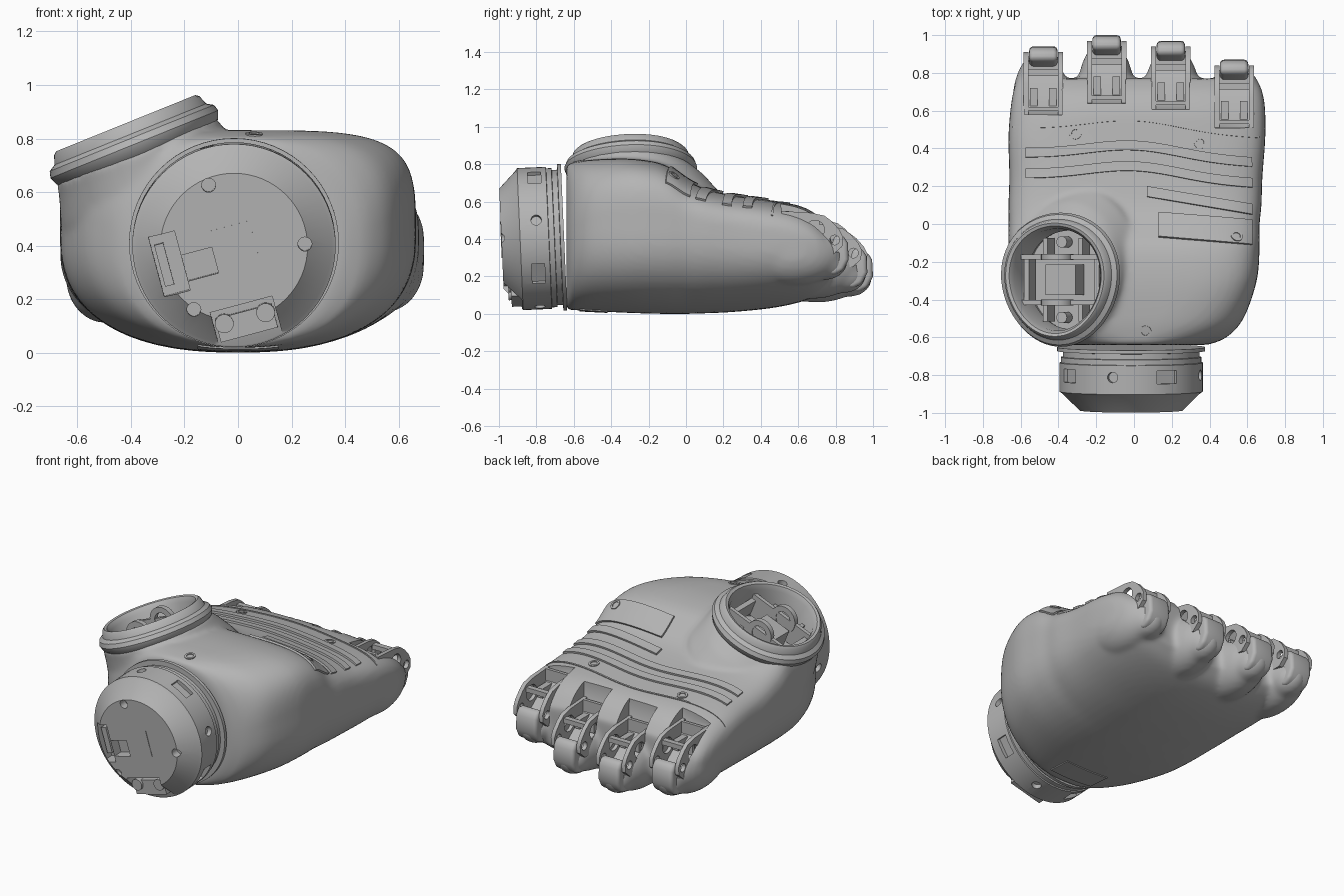
import bpy, bmesh, math
from mathutils import Vector, Matrix
from mathutils.bvhtree import BVHTree

cube = bpy.data.objects.get("Cube")
if cube:
    bpy.data.objects.remove(cube)

grey = bpy.data.materials.new("mid grey")
grey.use_nodes = True
COLOUR = (0.46, 0.46, 0.46, 1)
grey.diffuse_color = COLOUR
for node in grey.node_tree.nodes:
    if node.type == 'BSDF_PRINCIPLED':
        node.inputs["Base Color"].default_value = COLOUR


# ---------- helpers ----------
def make(name, bm, matrix=None):
    bmesh.ops.recalc_face_normals(bm, faces=bm.faces)
    me = bpy.data.meshes.new(name)
    bm.to_mesh(me)
    bm.free()
    me.materials.append(grey)
    ob = bpy.data.objects.new(name, me)
    if matrix:
        ob.matrix_world = matrix
    bpy.context.scene.collection.objects.link(ob)
    return ob


def bake(ob):
    bpy.context.view_layer.update()
    deps = bpy.context.evaluated_depsgraph_get()
    me = bpy.data.meshes.new_from_object(ob.evaluated_get(deps))
    ob.modifiers.clear()
    ob.data = me


def cut(ob, cutter):
    cutter.hide_render = True
    mod = ob.modifiers.new("cut", 'BOOLEAN')
    mod.operation = 'DIFFERENCE'
    mod.solver = 'EXACT'
    mod.object = cutter
    bake(ob)
    bpy.data.objects.remove(cutter)


def loft(bm, rings, closed=False):
    loops = [[bm.verts.new(p) for p in ring] for ring in rings]
    n = len(loops[0])
    pairs = list(zip(loops, loops[1:]))
    if closed:
        pairs.append((loops[-1], loops[0]))
    for a, b in pairs:
        for i in range(n):
            j = (i + 1) % n
            bm.faces.new((a[i], a[j], b[j], b[i]))
    if not closed:
        bm.faces.new(loops[0])
        bm.faces.new(loops[-1])


def oval(ru, rv, h, dv=0.0, egg=0.0, n=64):
    ring = []
    for i in range(n):
        t = math.tau * i / n
        ring.append(Vector((ru * math.cos(t) * (1 + egg * math.sin(t)), dv + rv * math.sin(t), h)))
    return ring


def prism(bm, points, x0, x1):
    loft(bm, [[Vector((x, y, z)) for y, z in points] for x in (x0, x1)])


def box(bm, centre, size, turn=0.0):
    m = Matrix.Rotation(turn, 4, 'Z') @ Matrix.Translation(centre) @ Matrix.Diagonal((*size, 1))
    bmesh.ops.create_cube(bm, size=1, matrix=m)


def cylinder(bm, centre, r, depth, axis='Z', turn=0.0):
    spin = {'Z': Matrix(), 'X': Matrix.Rotation(math.pi / 2, 4, 'Y'),
            'Y': Matrix.Rotation(math.pi / 2, 4, 'X')}[axis]
    m = Matrix.Rotation(turn, 4, 'Z') @ Matrix.Translation(centre) @ spin
    bmesh.ops.create_cone(bm, cap_ends=True, segments=24, radius1=r, radius2=r, depth=depth, matrix=m)


# ---------- hand shell ----------
def section(y, cx, a, top, bottom, mid, power):
    ring = []
    for i in range(64):
        c, s = math.cos(math.tau * i / 64), math.sin(math.tau * i / 64)
        n = power if s > 0 else min(power, 2.4)
        x = math.copysign(abs(c) ** (2 / n), c) * a
        z = abs(s) ** (2 / n) * (top - mid if s > 0 else bottom - mid)
        ring.append(Vector((cx + x, y, mid + z)))
    return ring


def eased(rows, steps=4):
    # Catmull-Rom in-betweens for a smooth run of sections
    out = []
    for i in range(len(rows) - 1):
        quad = zip(rows[max(i - 1, 0)], rows[i], rows[i + 1], rows[min(i + 2, len(rows) - 1)])
        quad = list(quad)
        for k in range(steps):
            t = k / steps
            out.append([b + t / 2 * (c - a + t * (2 * a - 5 * b + 4 * c - d + t * (3 * (b - c) + d - a)))
                        for a, b, c, d in quad])
    return out + [rows[-1]]


SECTIONS = [(-.64, 0, .39, .8, .02, .41, 2), (-.6, .01, .48, .81, .02, .42, 2.6),
            (-.5, .005, .575, .825, .015, .43, 3.5), (-.3, 0, .65, .83, .005, .43, 4.5),
            (-.12, 0, .665, .8, 0, .43, 4.5), (0, 0, .665, .72, 0, .43, 4),
            (.1, .005, .67, .67, .003, .42, 4), (.25, .01, .67, .635, .01, .4, 4),
            (.45, .015, .68, .605, .03, .38, 4), (.6, .02, .675, .58, .06, .36, 3.5),
            (.7, .02, .66, .53, .1, .34, 3.2), (.77, .015, .635, .45, .17, .32, 3)]
# x, fingertip y, height offset
FINGERS = [(-.48, .94, 0), (-.145, 1.0, -.05), (.195, .97, -.03), (.53, .87, .04)]

tilt = math.radians(22)
SOCKET = Matrix.Translation((-.38, -.295, .76)) @ Matrix.Rotation(-tilt, 4, 'Y')

bm = bmesh.new()
loft(bm, [section(*s) for s in eased(SECTIONS)])
base = [oval(.32, .335, 0, 0, .05), oval(.335, .37, -.06, .04), oval(.37, .41, -.16, .08),
        oval(.38, .42, -.26, .1), oval(.3, .3, -.4, .08)]
loft(bm, [[SOCKET @ p for p in ring] for ring in base])
for x, tip, dz in FINGERS:
    m = Matrix.Translation((x * 1.03, tip - .3, .285 + dz)) @ Matrix.Diagonal((.15, .275, .175, 1))
    bmesh.ops.create_uvsphere(bm, u_segments=32, v_segments=20, radius=1, matrix=m)
    # rounded fingertip cover
    m = Matrix.Translation((x, tip - .13, .24 + dz)) @ Matrix.Diagonal((.1, .125, .1, 1))
    bmesh.ops.create_uvsphere(bm, u_segments=24, v_segments=16, radius=1, matrix=m)
shell = make("hand_shell", bm)
remesh = shell.modifiers.new("fuse", 'REMESH')
remesh.mode = 'VOXEL'
remesh.voxel_size = .015
smooth = shell.modifiers.new("soften", 'SMOOTH')
smooth.factor = .5
smooth.iterations = 10
bake(shell)
tree = BVHTree.FromPolygons([v.co.copy() for v in shell.data.vertices],
                            [tuple(p.vertices) for p in shell.data.polygons])

# finger slots and thumb well
bm = bmesh.new()
for x, tip, dz in FINGERS:
    profile = [(-.37, .9), (-.36, .5), (-.31, .42), (-.14, .29), (.1, .29), (.1, .9)]
    prism(bm, [(tip + y, z + dz) for y, z in profile], x - .1, x + .1)
cut(shell, make("slot_cutter", bm))
bm = bmesh.new()
loft(bm, [oval(.24, .265, -.13, 0, .08), oval(.255, .275, .3, 0, .08)])
cut(shell, make("well_cutter", bm, SOCKET))


# ---------- details lying on the shell ----------
def drop(x, y, down=True):
    hit, normal, _, _ = tree.ray_cast(Vector((x, y, 2 if down else -2)), Vector((0, 0, -1 if down else 1)))
    return (hit, normal) if hit else (Vector((x, y, .4)), Vector((0, 0, 1)))


def strip(name, x0, x1, edge, width, lift, down=True, cols=32, rows=4):
    bm = bmesh.new()
    grid = []
    for i in range(cols + 1):
        x = x0 + (x1 - x0) * i / cols
        col = []
        for j in range(rows + 1):
            hit, normal = drop(x, edge(x) - width * j / rows, down)
            col.append(bm.verts.new(hit + normal * lift))
        grid.append(col)
    for a, b in zip(grid, grid[1:]):
        for j in range(rows):
            bm.faces.new((a[j], a[j + 1], b[j + 1], b[j]))
    ob = make(name, bm)
    mod = ob.modifiers.new("thick", 'SOLIDIFY')
    mod.thickness = lift + .015
    mod.offset = -1
    if sum(p.normal.z for p in ob.data.polygons) * (1 if down else -1) < 0:
        ob.data.flip_normals()
    bake(ob)


def arch(x):
    return .375 - .04 * x + .065 * math.exp(-(x / .35) ** 2)


strip("front_rib", -.57, .62, arch, .05, .012)
strip("middle_rib", -.57, .62, lambda x: arch(x) - .11, .05, .012)
strip("short_rib", .07, .62, lambda x: .21 - .17 * x, .055, .012)
strip("back_panel", .13, .62, lambda x: .07 - .08 * x, .13, .012)
strip("seam", -.64, .66, lambda x: arch(x) + .115, .01, .005, cols=64)
strip("palm_plate", -.15, .15, lambda x: -.42, .15, .006, down=False)

for i, (x, y) in enumerate([(-.31, .48), (.35, .43), (.54, -.07), (.06, -.57)]):
    hit, normal = drop(x, y)
    lift = .016 if i == 2 else .005
    bm = bmesh.new()
    loft(bm, [oval(r, r, h, n=24) for r, h in ((.032, -.02), (.032, lift), (.02, lift), (.018, -.02))], closed=True)
    make("screw_ring", bm, Matrix.Translation(hit) @ normal.to_track_quat('Z', 'Y').to_matrix().to_4x4())

# ---------- thumb socket ----------
bm = bmesh.new()
RIM = [(.3, .32, -.03), (.325, .345, -.01), (.337, .355, .02), (.33, .345, .045), (.305, .32, .06), (.292, .31, .095),
       (.28, .3, .105), (.262, .285, .1), (.245, .27, .07), (.235, .26, -.1)]
loft(bm, [oval(u, v, h, 0, .08) for u, v, h in RIM], closed=True)
make("thumb_rim", bm, SOCKET)

bm = bmesh.new()
for side in (-1, 1):
    box(bm, (0, side * .12, -.03), (.44, .025, .14))
    box(bm, (side * .2, 0, -.04), (.03, .24, .1))
    cylinder(bm, (-.02, side * .2, -.08), .03, .08)
    for u in (-.1, .1):
        box(bm, (u, side * .17, -.06), (.025, .1, .1))
box(bm, (-.01, 0, -.06), (.17, .16, .12))
make("thumb_frame", bm, SOCKET)
bm = bmesh.new()
for side in (-1, 1):
    spin = Matrix.Translation((-.02, side * .12, .02)) @ Matrix.Rotation(math.pi / 2, 4, 'X')
    rings = [oval(r, r, h, n=32) for r, h in ((.085, -.016), (.085, .016), (.05, .016), (.05, -.016))]
    loft(bm, [[spin @ p for p in ring] for ring in rings], closed=True)
make("thumb_lugs", bm, SOCKET)

# ---------- finger mounts ----------
PLATE = [(-.36, .51), (-.2, .5), (-.13, .485), (-.09, .455), (-.05, .41), (-.03, .37),
         (-.035, .32), (-.08, .28), (-.2, .28), (-.36, .4)]
TONGUE = [(-.16, .19), (-.08, .165), (-.03, .19), (0, .25), (-.005, .34), (-.03, .38), (-.075, .38), (-.1, .3)]
for x, tip, dz in FINGERS:
    place = Matrix.Translation((x, tip, dz))
    bm = bmesh.new()
    for side in (-1, 1):
        prism(bm, PLATE, side * .078, side * .104)
    clevis = make("finger_clevis", bm, place)
    bm = bmesh.new()
    cylinder(bm, (0, -.075, .355), .026, .4, 'X')
    cylinder(bm, (0, -.18, .41), .05, .4, 'X')
    cut(clevis, make("hole_cutter", bm, place))

    bm = bmesh.new()
    prism(bm, TONGUE, -.075, .075)
    tongue = make("finger_tongue", bm, place)
    bevel = tongue.modifiers.new("round", 'BEVEL')
    bevel.width = .025
    bevel.segments = 4
    bake(tongue)

    bm = bmesh.new()
    box(bm, (0, -.14, .45), (.16, .035, .03))
    box(bm, (0, -.33, .46), (.16, .02, .1))
    for side in (-1, 1):
        box(bm, (side * .05, -.27, .4), (.04, .1, .06))
    make("finger_bracket", bm, place)

# ---------- wrist ----------
WRIST = Matrix.Translation((-.015, -.652, .41)) @ Matrix.Rotation(math.radians(92.5), 4, 'X')
bm = bmesh.new()
PROFILE = [(.392, 0), (.392, .02), (.362, .022), (.362, .05), (.372, .052), (.372, .08), (.38, .082),
           (.38, .235), (.365, .245), (.275, .335)]
loft(bm, [oval(r, r, h) for r, h in PROFILE])
wrist = make("wrist_ring", bm, WRIST)

bm = bmesh.new()
for k in range(4):
    quarter = k * math.pi / 2
    box(bm, (0, .38, .145), (.12, .05, .07), quarter - math.pi / 6)
    cylinder(bm, (0, .38, .145), .028, .06, 'Y', quarter + math.pi / 12)
for u, v in ((-.095, .23), (.265, .01), (-.15, -.235)):
    cylinder(bm, (u, v, .335), .026, .1)
box(bm, (-.25, 0, .32), (.1, .23, .16), math.pi / 12)
box(bm, (-.14, -.03, .32), (.118, .1, .1), math.pi / 12)
box(bm, (-.03, -.3, .32), (.24, .17, .16), math.pi / 12)
cut(wrist, make("wrist_cutter", bm, WRIST))

bm = bmesh.new()
box(bm, (-.03, -.29, .26), (.22, .09, .07), math.pi / 12)
for side in (-1, 1):
    cylinder(bm, (-.03 + side * .08, -.27, .27), .035, .08, turn=math.pi / 12)
box(bm, (-.27, 0, .25), (.035, .16, .07), math.pi / 12)
box(bm, (0, 0, .335), (.16, .16, .006), math.pi / 12)
make("wrist_connectors", bm, WRIST)

# ---------- shading ----------
bpy.ops.object.select_all(action='DESELECT')
for ob in bpy.context.scene.objects:
    if ob.type == 'MESH':
        ob.select_set(True)
        bpy.context.view_layer.objects.active = ob
bpy.ops.object.shade_smooth_by_angle(angle=math.radians(35))
